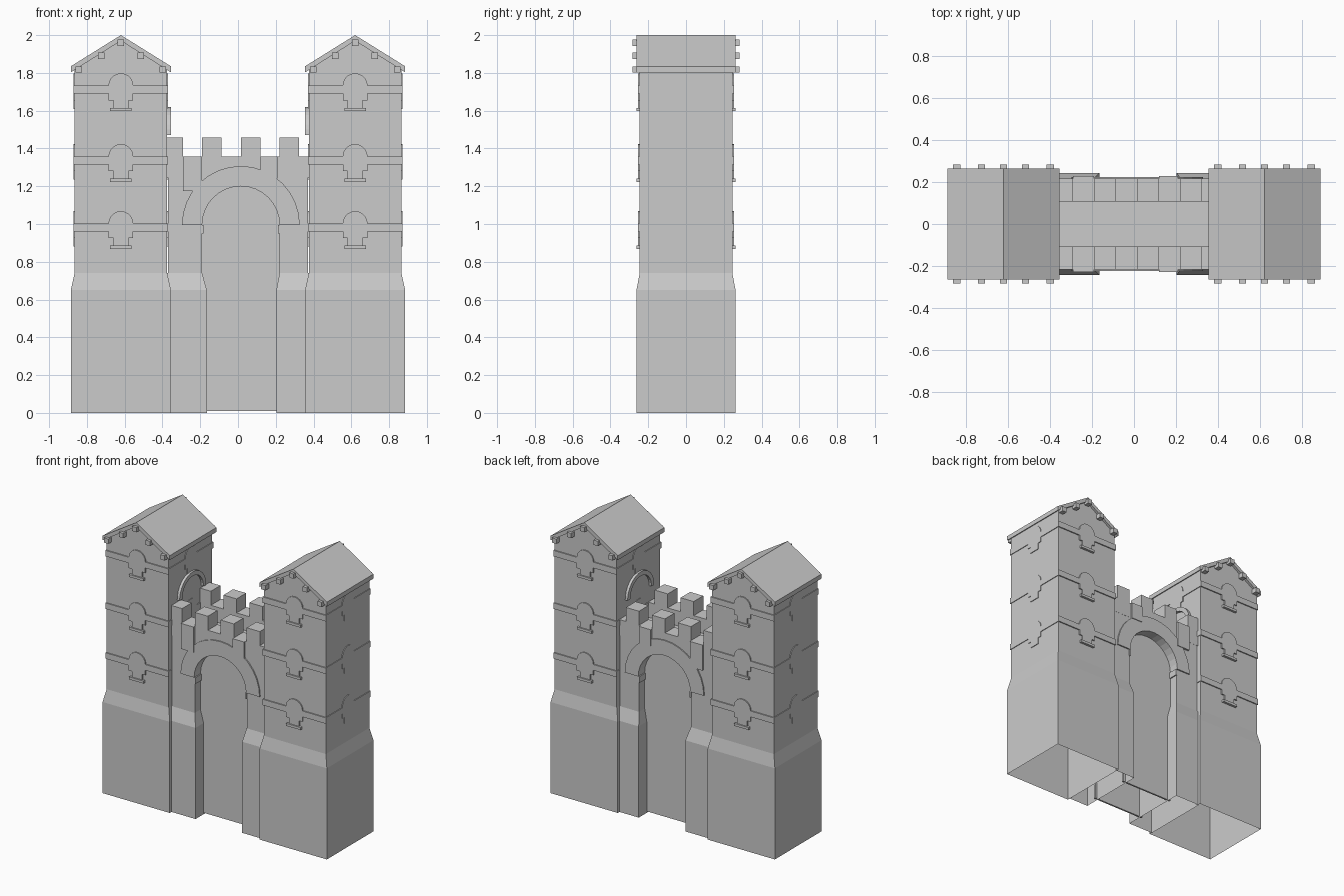
import bpy
import bmesh
from math import pi, sin, cos
from mathutils import Matrix

if "Cube" in bpy.data.objects:
    bpy.data.objects.remove(bpy.data.objects["Cube"])

CX = 0.62        # tower centre
AX, AZ = 0.015, 0.995   # gate arch centre


def finish(name, bm):
    bmesh.ops.recalc_face_normals(bm, faces=bm.faces)
    me = bpy.data.meshes.new(name)
    bm.to_mesh(me)
    bm.free()
    ob = bpy.data.objects.new(name, me)
    bpy.context.collection.objects.link(ob)
    return ob


def prism(name, pts, d0, d1, turn=0, cx=0):
    """Extrude an upright profile from distance d0 to d1 outward from the front, then turn about z."""
    bm = bmesh.new()
    f = bm.faces.new([bm.verts.new((u, -d0, z)) for u, z in pts])
    r = bmesh.ops.extrude_face_region(bm, geom=[f], use_keep_orig=True)
    for v in r["geom"]:
        if isinstance(v, bmesh.types.BMVert):
            v.co.y = -d1
    bm.transform(Matrix.Translation((cx, 0, 0)) @ Matrix.Rotation(turn, 4, "Z"))
    return finish(name, bm)


def rect(x0, x1, z0, z1):
    return [(x0, z0), (x1, z0), (x1, z1), (x0, z1)]


def arc(cx, cz, r, n=16):
    """Half circle from right to left."""
    return [(cx + r * cos(pi * i / n), cz + r * sin(pi * i / n)) for i in range(n + 1)]


def ring(cx, cz, r0, r1):
    return arc(cx, cz, r1) + arc(cx, cz, r0)[::-1]


def shell(name, levels):
    """Hollow stacked block, open below and above; levels are (z, x0, x1, half depth)."""
    bm = bmesh.new()
    loops = [[bm.verts.new(p) for p in ((a, -d, z), (b, -d, z), (b, d, z), (a, d, z))]
             for z, a, b, d in levels]
    for lo, hi in zip(loops, loops[1:]):
        for i in range(4):
            j = (i + 1) % 4
            bm.faces.new((lo[i], lo[j], hi[j], hi[i]))
    return finish(name, bm)


# Towers
for s, side in ((-1, "left"), (1, "right")):
    cx = s * CX
    shell(f"{side}_tower", [(z, cx - w, cx + w, d) for z, w, d in
                            ((0, .265, .2625), (.65, .265, .2625), (.74, .245, .245), (1.8, .245, .245))])
    prism(f"{side}_gable", [(-.245, 1.8), (.245, 1.8), (.245, 1.816), (0, 1.97), (-.245, 1.816)],
          -.245, .245, 0, cx)
    # gabled roof slab
    prism(f"{side}_roof", [(-.265, 1.803), (0, 1.97), (.265, 1.803), (.265, 1.835), (0, 2), (-.265, 1.835)],
          -.2625, .2625, 0, cx)
    # roof beam ends
    for u, z in ((-.222, 1.818), (-.105, 1.89), (0, 1.96), (.105, 1.89), (.222, 1.818)):
        for t in (0, pi):
            prism(f"{side}_beam_end", rect(u - .017, u + .017, z - .017, z + .017), .24, .283, t, cx)
    # string courses with window hoods, and sills on front and back
    for z in (1.69, 1.315, .96):
        for k in range(4):
            h = .008 if k % 2 == 0 else .005
            w = .245 + (.005 if k % 2 == 0 else .008)
            band = [(-w, z), (-.065, z), (-.065, z - .035), (-.04, z - .035), (-.04, z - .08),
                    (.04, z - .08), (.04, z - .035), (.065, z - .035), (.065, z), (w, z), (w, z + .042)]
            band += arc(0, z + .042, .066, 10) + [(-w, z + .042)]
            prism(f"{side}_band", band, .243, .245 + h, k * pi / 2, cx)
            if k % 2 == 0:
                prism(f"{side}_sill", rect(-.057, .057, z - .093, z - .075), .24, .262, k * pi / 2, cx)
    # doorway arch facing the wall walk
    prism(f"{side}_walk_arch", ring(0, 1.47, .12, .15), .24, .264, -s * pi / 2, cx)

# Gate wall with arched opening
wall = [(-.37, .7), (-.19, .7)] + arc(AX, AZ, .205)[::-1] + [(.22, .7), (.37, .7), (.37, 1.25), (-.37, 1.25)]
prism("gate_wall", wall, -.215, .215)

# Battered piers beside the gate
for name, a, b, c, e in (("left_pier", -.36, -.165, -.38, -.19), ("right_pier", .203, .36, .22, .38)):
    shell(name, [(0, a, b, .243), (.65, a, b, .243), (.74, c, e, .216)])

for t, face in ((0, "front"), (pi, "back")):
    m = 1 if t == 0 else -1

    def on_face(name, pts, d0, d1):
        prism(f"{face}_{name}", [(m * x, z) for x, z in pts], d0, d1, t)

    # recessed gate panel, arch band and imposts
    on_face("gate_panel", [(-.19, .01), (.22, .01)] + arc(AX, AZ, .207), .14, .152)
    on_face("arch_band", ring(AX, AZ, .205, .312), .21, .224)
    on_face("left_impost", rect(-.192, -.182, .95, .995), .15, .22)
    on_face("right_impost", rect(.212, .222, .95, .995), .15, .22)
    # parapet with merlons
    on_face("parapet", rect(-.375, .375, 1.245, 1.357), .108, .216)
    for x0, x1 in ((-.375, -.29), (-.19, -.087), (.015, .118), (.22, .323)):
        on_face("merlon", rect(x0, x1, 1.355, 1.457), .108, .216)
    # hanging blocks below two of the gaps
    on_face("left_block", rect(-.29, -.19, 1.175, 1.357), .2, .229)
    on_face("right_block", rect(.118, .208, 1.24, 1.357), .2, .229)
